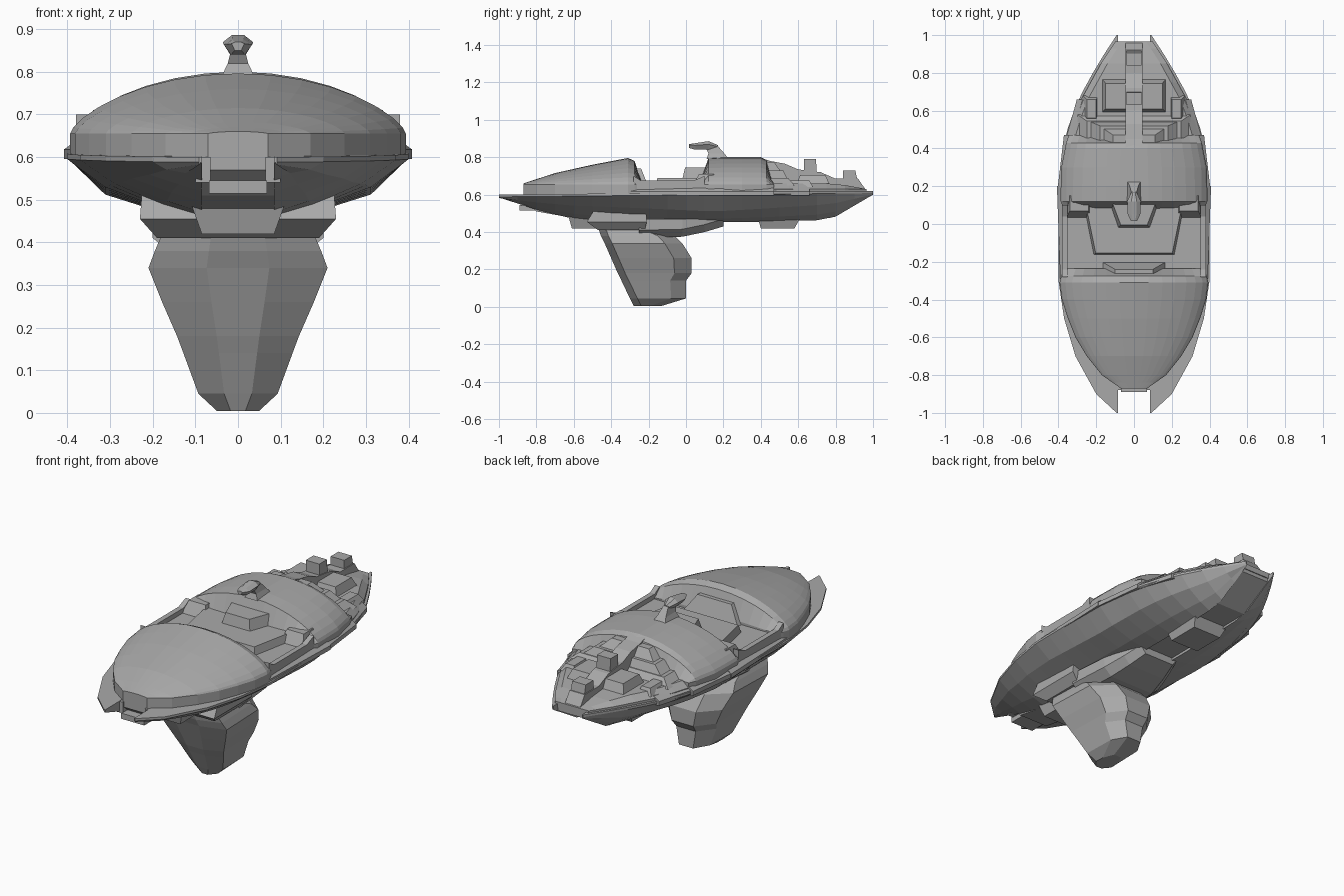
import bpy, bmesh, math

cube = bpy.data.objects.get("Cube")
if cube:
    bpy.data.objects.remove(cube, do_unlink=True)

grey = bpy.data.materials.new("hull grey")
grey.use_nodes = True
grey.diffuse_color = (0.4, 0.4, 0.4, 1)
grey.node_tree.nodes["Principled BSDF"].inputs["Base Color"].default_value = (0.4, 0.4, 0.4, 1)


def loft(name, rings, mirror=False):
    """Skin a series of equal-length closed rings and cap both ends."""
    bm = bmesh.new()
    rows = [[bm.verts.new(p) for p in ring] for ring in rings]
    n = len(rows[0])
    for a, b in zip(rows, rows[1:]):
        for i in range(n):
            j = (i + 1) % n
            bm.faces.new((a[i], a[j], b[j], b[i]))
    bm.faces.new(rows[0])
    bm.faces.new(rows[-1])
    bmesh.ops.recalc_face_normals(bm, faces=bm.faces)
    mesh = bpy.data.meshes.new(name)
    bm.to_mesh(mesh)
    bm.free()
    mesh.materials.append(grey)
    obj = bpy.data.objects.new(name, mesh)
    bpy.context.collection.objects.link(obj)
    if mirror:
        obj.modifiers.new("mirror", "MIRROR").use_mirror_merge = False
    return obj


def prism(name, profile, x0, x1, mirror=False):
    """Extrude a side profile of (y, z) points across x."""
    return loft(name, [[(x, y, z) for y, z in profile] for x in (x0, x1)], mirror)


def slab(name, low, z0, high, z1, mirror=False):
    """Tapered block between two rectangles (x0, x1, y0, y1)."""
    def rect(r, z):
        return [(r[0], r[2], z), (r[1], r[2], z), (r[1], r[3], z), (r[0], r[3], z)]
    return loft(name, [rect(low, z0), rect(high, z1)], mirror)


def lerp(table, y):
    for (a, u), (b, v) in zip(table, table[1:]):
        if y <= b:
            return u + (v - u) * (y - a) / (b - a)
    return table[-1][1]


# Lower hull: two mirrored pointed halves
RIM = [(-1, .092), (-.9, .2), (-.7, .31), (-.5, .37), (-.3, .4), (.2, .4),
       (.45, .37), (.65, .3), (.85, .19), (1, .092)]
KEEL = [(-1, .585), (-.8, .52), (-.6, .47), (-.45, .455), (.4, .455), (.77, .465), (1, .6)]
rings = []
for i in range(21):
    y = -1 + i * .1
    w, k = lerp(RIM, y), lerp(KEEL, y)
    top = .6 + .01 * (y + 1)
    span = w - .085
    bulge = .03 * max(0, 1 - abs(y - .15) / .6)
    rings.append([(.085, y, top), (w, y, top), (w, y, top - .012),
                  (.085 + span * .72, y, top - .012 - (top - k) * .38 - bulge),
                  (.085 + span * .32, y, k + (top - k) * .2 - bulge * .5), (.085, y, k)])
loft("lower_hull", rings, True)

# Keel channel with stepped belly blocks
prism("keel_channel", [(-.87, .6), (-.87, .57), (-.8, .51), (-.63, .48), (-.44, .46),
                       (.77, .475), (.96, .58), (.96, .63)], -.086, .086)
for y0, y1 in ((-.63, -.42), (.38, .62)):
    slab("belly_block", (-.085, .085, y0 + .02, y1 - .04), .42, (-.11, .11, y0, y1), .49)
slab("bow_crossbar", (-.068, .068, -.89, -.8), .515, (-.068, .068, -.89, -.8), .545)
slab("bow_bracket", (.065, .1, -.88, -.75), .54, (.065, .1, -.88, -.75), .6, True)


# Dome sections shared by the bow and aft shells
def arch(y, w, top, base=.6, band=.655, n=16):
    arc = [(w * math.cos(math.pi * i / n), y,
            band + (top - band) * math.sin(math.pi * i / n) ** 1.4) for i in range(n + 1)]
    return [(w, y, base)] + arc + [(-w, y, base)]


BOW_W = [(-.87, .07), (-.8, .17), (-.7, .25), (-.6, .31), (-.5, .35), (-.4, .382), (-.3, .395)]
BOW_Z = [(-.87, .66), (-.7, .715), (-.5, .76), (-.3, .798)]
rings = [arch(y, lerp(BOW_W, y), lerp(BOW_Z, y))
         for y in (-.87, -.84, -.8, -.7, -.6, -.5, -.4, -.31)]
rings += [arch(-.275, .385, .78), arch(-.235, .37, .665)]
loft("bow_dome", rings)
slab("bow_dome_hatch", (-.17, .17, -.3, -.2), .64, (-.1, .1, -.3, -.24), .74)

AFT_W = [(.07, .37), (.12, .39), (.3, .385), (.45, .355)]
rings = [arch(.075, .37, .67), arch(.12, .388, .795)]
rings += [arch(y, lerp(AFT_W, y), .8) for y in (.2, .3, .4)]
rings += [arch(.43, .36, .785), arch(.47, .345, .665)]
loft("aft_dome", rings)

# Middle deck with stepped superstructure
slab("mid_deck", (-.375, .375, -.26, .14), .6, (-.365, .365, -.26, .14), .65)
prism("deck_rail", [(-.28, .6), (-.28, .7), (-.24, .675), (.04, .675), (.1, .7), (.1, .6)],
      .352, .38, True)


def trapezoid(name, front, rear, y0, y1, z0, z1, inset):
    loft(name, [[(-front + d, y0 + d, z), (front - d, y0 + d, z), (rear - d, y1, z), (-rear + d, y1, z)]
                for z, d in ((z0, 0), (z1, inset))])


trapezoid("deck_house", .215, .275, -.165, .14, .64, .69, .012)
trapezoid("deck_house_upper", .085, .14, -.02, .14, .68, .745, .015)
slab("deck_buttress", (.22, .36, .03, .15), .64, (.24, .34, .07, .15), .71, True)

# Rim plates around the flanks
for y0, y1, x in ((.2, .47, .403), (.45, .66, .36), (-.3, .2, .39)):
    w0, w1 = min(x, lerp(RIM, y0) + .008), lerp(RIM, y1) + .008
    loft("rim_plate", [[(.25, y0, z), (w0 - d, y0, z), (w1 - d, y1, z), (.2, y1, z)]
                       for z, d in ((.595, 0), (.618, 0), (.64, .03))], True)

# Stern deck, terraces and central spine
rings = []
for y in (.42, .55, .66, .75, .85, .93, .965):
    w = lerp(RIM, y) - .015
    t = .66 - .03 * max(0, y - .8) / .165
    rings.append([(-w, y, .6), (w, y, .6), (w, y, .63), (w - .035, y, t), (-w + .035, y, t), (-w, y, .63)])
loft("stern_deck", rings)
slab("terrace_lower", (-.3, .3, .42, .58), .65, (-.25, .25, .42, .545), .69)
slab("terrace_middle", (-.24, .24, .42, .545), .68, (-.18, .18, .42, .52), .73)
slab("terrace_upper", (-.17, .17, .42, .51), .72, (-.11, .11, .42, .47), .775)
slab("stern_house", (-.17, .17, .59, .77), .65, (-.15, .15, .61, .745), .705)
slab("stern_wing", (.19, .27, .55, .68), .64, (.2, .25, .56, .66), .675, True)
prism("stern_spine", [(.4, .62), (.4, .797), (.45, .78), (.53, .765), (.6, .735), (.72, .72),
                      (.8, .685), (.92, .685), (.965, .62)], -.045, .045)
slab("spine_post", (-.04, .04, .63, .7), .7, (-.04, .04, .63, .695), .79)
slab("spine_post_aft", (-.04, .04, .84, .92), .66, (-.04, .04, .84, .905), .73)

# Mast and forward-hooked sensor head
loft("mast", [[(-w, y0, z), (w, y0, z), (w, y1, z), (-w, y1, z)]
              for z, w, y0, y1 in ((.79, .038, .11, .23), (.82, .024, .12, .205), (.86, .014, .1, .17))])
loft("sensor_head", [[(-w * .5, y, lo), (w * .5, y, lo), (w, y, (lo + hi) / 2 + .006),
                      (w * .4, y, hi), (-w * .4, y, hi), (-w, y, (lo + hi) / 2 + .006)]
                     for y, w, lo, hi in ((.015, .015, .85, .87), (.05, .033, .84, .875),
                                          (.12, .036, .84, .886), (.17, .014, .835, .865))])

# Shoulder and tail that carry the hanging pod
slab("pylon_shoulder", (-.19, .19, -.47, -.22), .41, (-.23, .23, -.53, -.21), .455)
slab("pylon_shoulder_top", (-.23, .23, -.53, -.21), .455, (-.225, .225, -.49, -.21), .52)
loft("pylon_tail", [[(-w, y, .47), (w, y, .47), (w, y, lo + .04), (w * .75, y, lo), (-w * .75, y, lo), (-w, y, lo + .04)]
                    for y, w, lo in ((-.25, .2, .37), (-.02, .18, .375), (.1, .15, .4), (.2, .12, .43))])

# Hanging pod: chamfered sections from top to bottom
rings = []
for z, y0, y1, w in ((.45, -.48, -.25, .165), (.38, -.455, -.06, .195), (.34, -.435, -.02, .21),
                     (.26, -.4, .03, .178), (.18, -.365, .03, .143), (.14, -.345, 0, .128),
                     (.045, -.3, 0, .093), (.005, -.28, -.13, .05)):
    half = [(.35 * w, y0), (w, y0 + .04), (w * .95, y1 - .13 * (y1 - y0) - .04), (.45 * w, y1)]
    rings.append([(x, y, z) for x, y in half] + [(-x, y, z) for x, y in reversed(half)])
loft("hanging_pod", rings)
